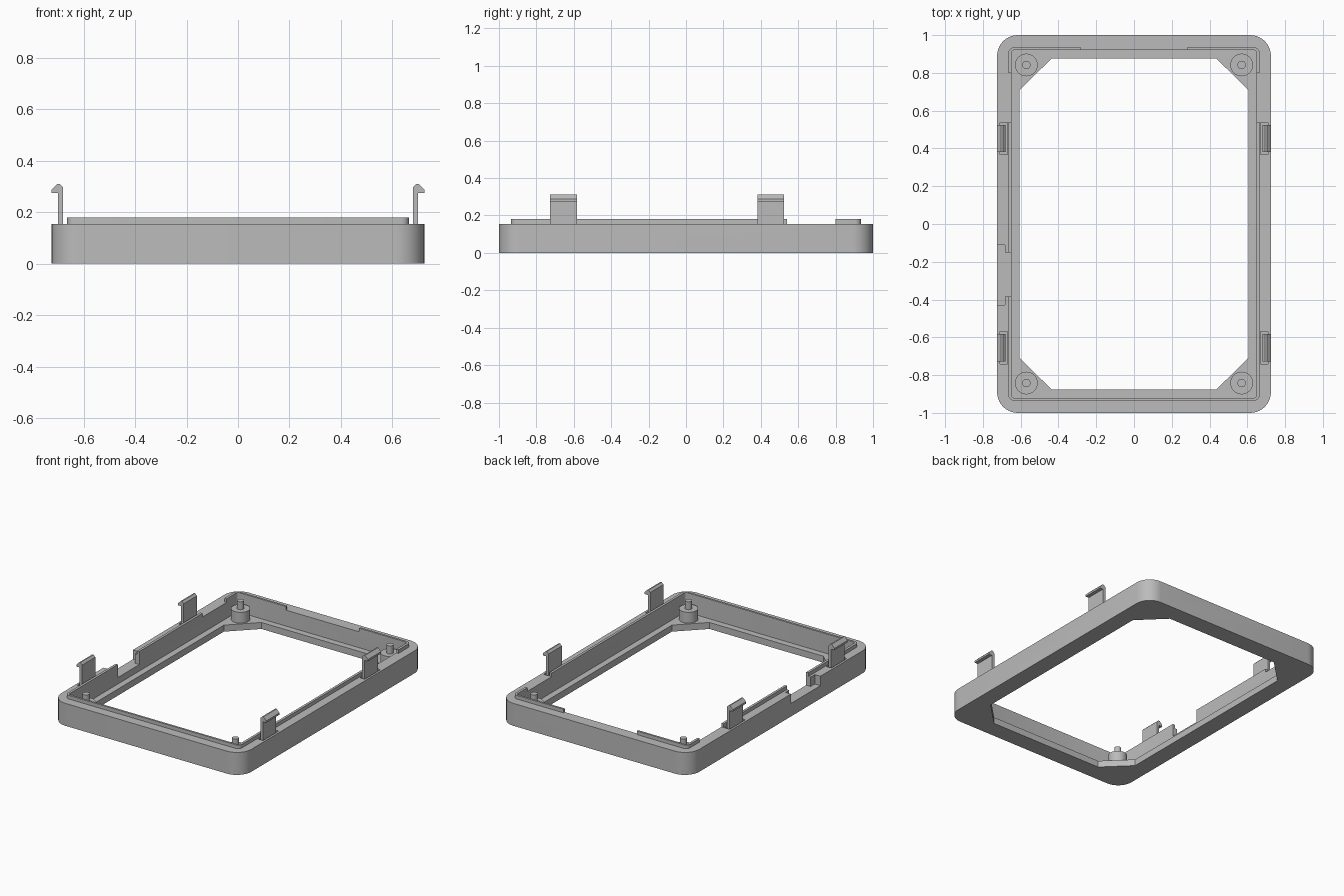
import bpy, bmesh, math
from mathutils import Vector

if "Cube" in bpy.data.objects:
    bpy.data.objects.remove(bpy.data.objects["Cube"], do_unlink=True)

grey = bpy.data.materials.new("plain grey")
grey.use_nodes = True
colour = (0.5, 0.5, 0.5, 1)
grey.diffuse_color = colour
grey.node_tree.nodes["Principled BSDF"].inputs["Base Color"].default_value = colour


def prism(name, outline, low, high, axis="z"):
    """Extrude an outline along z, or an xz profile along y."""
    bm = bmesh.new()
    if axis == "z":
        points = [(a, b, low) for a, b in outline]
        move = Vector((0, 0, high - low))
    else:
        points = [(a, low, b) for a, b in outline]
        move = Vector((0, high - low, 0))
    face = bm.faces.new([bm.verts.new(p) for p in points])
    grown = bmesh.ops.extrude_face_region(bm, geom=[face])
    verts = [v for v in grown["geom"] if isinstance(v, bmesh.types.BMVert)]
    bmesh.ops.translate(bm, verts=verts, vec=move)
    bmesh.ops.recalc_face_normals(bm, faces=bm.faces)
    mesh = bpy.data.meshes.new(name)
    bm.to_mesh(mesh)
    bm.free()
    mesh.materials.append(grey)
    obj = bpy.data.objects.new(name, mesh)
    bpy.context.collection.objects.link(obj)
    return obj


def rounded(hx, hy, r, steps=10):
    """Outline of a rounded rectangle."""
    out = []
    for i, (sx, sy) in enumerate([(1, 1), (-1, 1), (-1, -1), (1, -1)]):
        for k in range(steps + 1):
            t = math.pi / 2 * (i + k / steps)
            out.append((sx * (hx - r) + r * math.cos(t), sy * (hy - r) + r * math.sin(t)))
    return out


def box(name, x0, x1, y0, y1, z0, z1):
    return prism(name, [(x0, y0), (x1, y0), (x1, y1), (x0, y1)], z0, z1)


def combine(target, tool, operation="DIFFERENCE"):
    mod = target.modifiers.new("combine", "BOOLEAN")
    mod.operation = operation
    mod.solver = "EXACT"
    mod.object = tool
    bpy.context.view_layer.objects.active = target
    bpy.ops.object.modifier_apply(modifier=mod.name)
    bpy.data.objects.remove(tool, do_unlink=True)


def smooth(obj):
    bpy.ops.object.select_all(action="DESELECT")
    obj.select_set(True)
    bpy.context.view_layer.objects.active = obj
    bpy.ops.object.shade_smooth_by_angle(angle=math.radians(30))


FLOOR, RIM, LIP = 0.045, 0.155, 0.18

# Frame with raised lip, hollowed from above
frame = prism("frame", rounded(0.725, 1, 0.11), 0, RIM)
combine(frame, prism("lip", rounded(0.665, 0.935, 0.03, 5), 0.1, LIP), "UNION")
combine(frame, prism("cavity", rounded(0.648, 0.921, 0.015, 4), FLOOR, 0.4))

# Window with chamfered corners
cx, cy, fx, fy = 0.605, 0.877, 0.435, 0.71
window = [(cx, -fy), (cx, fy), (fx, cy), (-fx, cy), (-cx, fy), (-cx, -fy), (-fx, -cy), (fx, -cy)]
combine(frame, prism("window", window, -0.1, 0.4))

# Gaps in the lip
combine(frame, box("back_gap", -0.28, 0.28, 0.9, 1.1, RIM, 0.4))
for s in (-1, 1):
    xs = sorted((s * 0.63, s * 0.8))
    combine(frame, box("side_gap", *xs, 0.54, 0.8, RIM, 0.4))

# Cable notch: wide recess outside, narrow passage inside
combine(frame, box("outer_notch", -0.8, -0.682, -0.43, -0.11, 0.09, 0.4))
combine(frame, box("inner_notch", -0.75, -0.62, -0.385, -0.15, 0.09, 0.4))

# Snap clips standing in pockets in the side walls
hook = [(0.681, 0.06), (0.70, 0.06), (0.70, 0.276), (0.725, 0.276),
        (0.725, 0.289), (0.703, 0.311), (0.694, 0.311), (0.681, 0.298)]
for s, side in ((1, "left"), (-1, "right")):
    for y, end in ((0.453, "back"), (-0.655, "front")):
        xs = sorted((s * 0.67, s * 0.71))
        combine(frame, box("pocket", *xs, y - 0.085, y + 0.085, 0.06, 0.4))
        prism(f"clip_{end}_{side}", [(s * x, z) for x, z in hook], y - 0.072, y + 0.072, "y")

smooth(frame)

# Corner bosses with locating pins
for sx, side in ((1, "left"), (-1, "right")):
    for sy, end in ((1, "back"), (-1, "front")):
        for part, r, low, high in (("boss", 0.06, FLOOR, 0.12), ("pin", 0.022, 0.12, 0.175)):
            bpy.ops.mesh.primitive_cylinder_add(
                vertices=32, radius=r, depth=high - low,
                location=(sx * 0.57, sy * 0.842, (low + high) / 2))
            post = bpy.context.object
            post.name = f"{part}_{end}_{side}"
            post.data.materials.append(grey)
            smooth(post)
